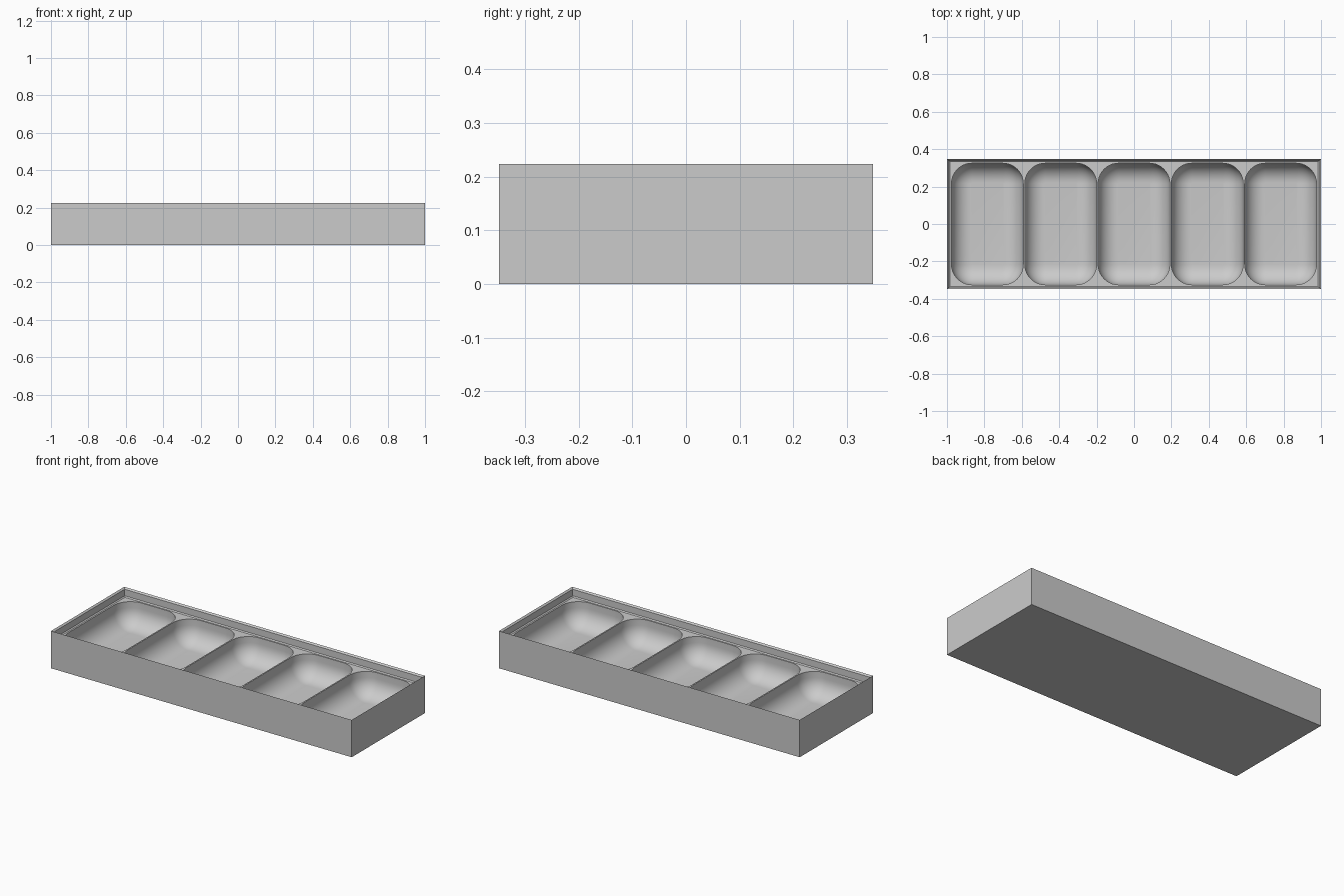
import bpy, bmesh
from math import cos, sin, pi

cube = bpy.data.objects.get("Cube")
if cube:
    bpy.data.objects.remove(cube, do_unlink=True)

HX, HY, TOP = 1.0, 0.348, 0.224    # outer half sizes and height
LIP, STEP = 0.009, 0.015           # insets of the bevelled lip and the deck
LEDGE, FLOOR = 0.17, 0.028         # heights of the recessed deck and pocket floors
COUNT, PITCH = 5, 0.392
PX, PY = 0.192, 0.325              # pocket half sizes
CORNER, FILLET, SEG = 0.11, 0.105, 10

grey = bpy.data.materials.new("light grey")
grey.use_nodes = True
colour = (0.6, 0.6, 0.6, 1)
grey.diffuse_color = colour
grey.node_tree.nodes["Principled BSDF"].inputs["Base Color"].default_value = colour

bm = bmesh.new()
SIGNS = [(1, 1), (-1, 1), (-1, -1), (1, -1)]


def rect(inset, z):
    return [bm.verts.new((sx * (HX - inset), sy * (HY - inset), z))
            for sx, sy in SIGNS]


def pocket_loop(cx, inset, z):
    """Rounded rectangle, one arc per corner, counter-clockwise."""
    r = CORNER - inset
    return [bm.verts.new((cx + sx * (PX - CORNER) + r * cos(a),
                          sy * (PY - CORNER) + r * sin(a), z))
            for q, (sx, sy) in enumerate(SIGNS)
            for a in [(q + i / SEG) * pi / 2 for i in range(SEG + 1)]]


def bridge(a, b):
    n = len(a)
    for i in range(n):
        j = (i + 1) % n
        bm.faces.new((a[i], a[j], b[j], b[i]))


# Outer walls, sloped lip, inner walls and the small slope down to the deck
rings = [rect(0, 0), rect(0, TOP), rect(LIP, TOP - LIP),
         rect(LIP, LEDGE + STEP - LIP), rect(STEP, LEDGE)]
bm.faces.new(rings[0][::-1])
for a, b in zip(rings, rings[1:]):
    bridge(a, b)

# Deck cells, each holding one round-bottomed pocket
for k in range(COUNT):
    cx = (k - (COUNT - 1) / 2) * PITCH
    x0 = -HX + STEP if k == 0 else cx - PITCH / 2
    x1 = HX - STEP if k == COUNT - 1 else cx + PITCH / 2
    cell = [bm.verts.new((x1 if sx > 0 else x0, sy * (HY - STEP), LEDGE))
            for sx, sy in SIGNS]
    rim = pocket_loop(cx, 0, LEDGE)
    n = SEG + 1
    for q in range(4):
        p = (q + 1) % 4
        arc = rim[q * n:(q + 1) * n]
        for a, b in zip(arc, arc[1:]):
            bm.faces.new((cell[q], b, a))
        bm.faces.new((cell[q], cell[p], rim[p * n], arc[-1]))
    loops = [rim]
    for i in range(SEG + 1):
        t = i / SEG * pi / 2
        loops.append(pocket_loop(cx, FILLET * (1 - cos(t)),
                                 FLOOR + FILLET * (1 - sin(t))))
    for a, b in zip(loops, loops[1:]):
        bridge(a, b)
    bm.faces.new(loops[-1])

bmesh.ops.remove_doubles(bm, verts=bm.verts[:], dist=0.0001)
bmesh.ops.recalc_face_normals(bm, faces=bm.faces[:])
mesh = bpy.data.meshes.new("divided_tray")
bm.to_mesh(mesh)
bm.free()
mesh.materials.append(grey)

tray = bpy.data.objects.new("divided_tray", mesh)
bpy.context.collection.objects.link(tray)
bpy.ops.object.select_all(action="DESELECT")
tray.select_set(True)
bpy.context.view_layer.objects.active = tray
bpy.ops.object.shade_smooth_by_angle()
